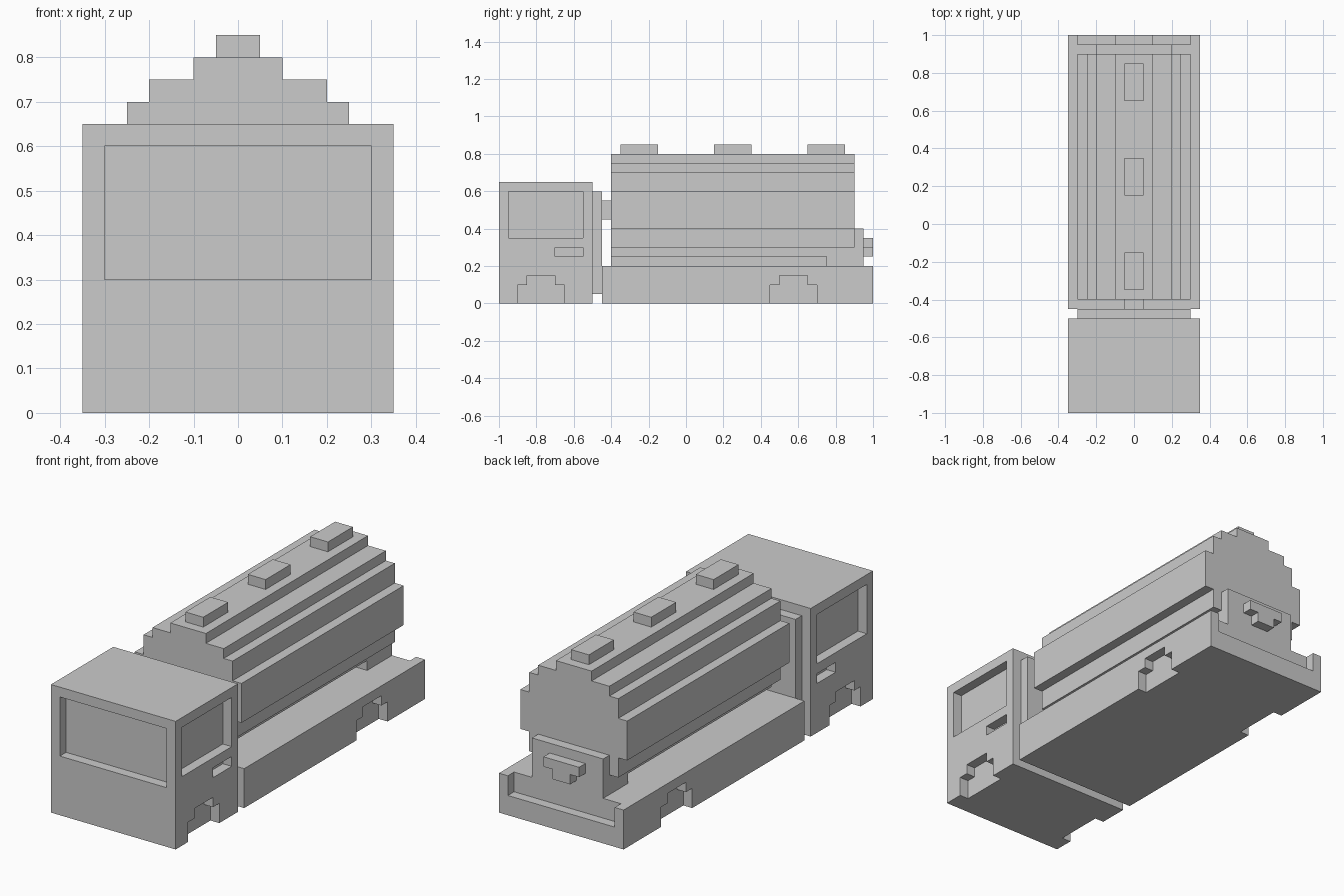
import bpy, bmesh

if "Cube" in bpy.data.objects:
    bpy.data.objects.remove(bpy.data.objects["Cube"])


def extrude(name, profile, axis, lo, hi):
    """Extrude a closed profile along x (profile in y,z) or y (profile in x,z)."""
    bm = bmesh.new()
    def place(a, b, t):
        return (t, a, b) if axis == 'x' else (a, t, b)
    face = bm.faces.new([bm.verts.new(place(a, b, lo)) for a, b in profile])
    res = bmesh.ops.extrude_face_region(bm, geom=[face])
    verts = [v for v in res['geom'] if isinstance(v, bmesh.types.BMVert)]
    bmesh.ops.translate(bm, verts=verts, vec=place(0, 0, hi - lo))
    bmesh.ops.recalc_face_normals(bm, faces=bm.faces)
    mesh = bpy.data.meshes.new(name)
    bm.to_mesh(mesh)
    bm.free()
    obj = bpy.data.objects.new(name, mesh)
    bpy.context.collection.objects.link(obj)
    return obj


def box(name, x, y, z):
    prof = [(y[0], z[0]), (y[1], z[0]), (y[1], z[1]), (y[0], z[1])]
    return extrude(name, prof, 'x', x[0], x[1])


def cut(target, cutter):
    """Subtract the cutter, then discard it."""
    cutter.hide_render = True
    mod = target.modifiers.new("recess", 'BOOLEAN')
    mod.operation, mod.solver, mod.object = 'DIFFERENCE', 'EXACT', cutter
    bpy.context.view_layer.objects.active = target
    bpy.ops.object.modifier_apply(modifier=mod.name)
    bpy.data.objects.remove(cutter)


def wheel_arches(target, y):
    """Stepped arch recess in both sides, starting at y."""
    prof = [(y, -.05), (y + .25, -.05), (y + .25, .1), (y + .2, .1),
            (y + .2, .15), (y + .05, .15), (y + .05, .1), (y, .1)]
    for lo, hi in SIDES:
        cut(target, extrude("arch_cutter", prof, 'x', lo, hi))


SIDES = ((.3, .4), (-.4, -.3))

# Cab with recessed windows, door handles and wheel arches
cab = box("cab", (-.35, .35), (-1, -.5), (0, .65))
cut(cab, box("windscreen_cutter", (-.3, .3), (-1.05, -.95), (.3, .6)))
for side in SIDES:
    cut(cab, box("window_cutter", side, (-.95, -.55), (.35, .6)))
    cut(cab, box("handle_cutter", side, (-.7, -.55), (.25, .3)))
wheel_arches(cab, -.9)

# Cab back plate and link to the tank
box("cab_back_plate", (-.3, .3), (-.5, -.45), (.05, .6))
box("tank_link", (-.05, .05), (-.45, -.4), (.45, .55))

# Chassis with rear bumper notch and wheel arches
chassis = box("chassis", (-.35, .35), (-.45, 1), (0, .2))
cut(chassis, box("bumper_cutter", (-.3, .3), (.95, 1.05), (.1, .25)))
wheel_arches(chassis, .45)

# Stepped tank: right half of the section, mirrored to the left
half = [(.1, .2), (.1, .25), (.2, .25), (.2, .3), (.25, .3), (.25, .4), (.3, .4),
        (.3, .6), (.25, .6), (.25, .7), (.2, .7), (.2, .75), (.1, .75), (.1, .8)]
extrude("tank", half + [(-x, z) for x, z in reversed(half)], 'y', -.4, .9)

# Filler hatches along the top
for i, y in enumerate((-.35, .15, .65)):
    box(f"hatch_{i + 1}", (-.05, .05), (y, y + .2), (.8, .85))

# Rear valve panel and T-shaped valve
box("valve_panel", (-.2, .2), (.75, .95), (.2, .4))
valve = [(-.05, .25), (.05, .25), (.05, .3), (.1, .3),
         (.1, .35), (-.1, .35), (-.1, .3), (-.05, .3)]
extrude("valve", valve, 'y', .95, 1)
